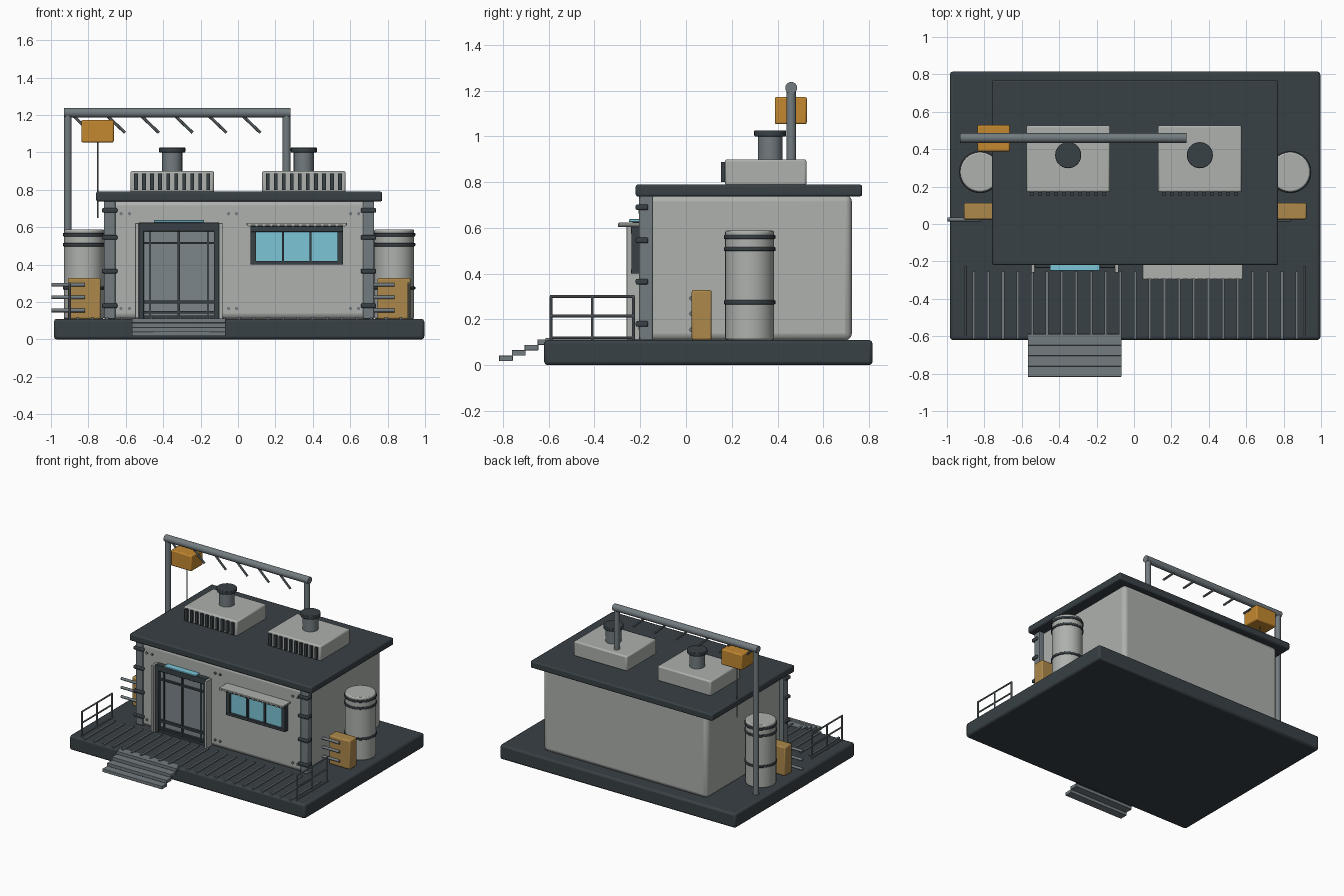
import bpy, math
from mathutils import Vector

if "Cube" in bpy.data.objects:
    bpy.data.objects.remove(bpy.data.objects["Cube"])

CX = 0.006  # symmetry line of the building


def mat(name, rgb):
    m = bpy.data.materials.new(name)
    m.diffuse_color = (*rgb, 1)
    m.use_nodes = True
    m.node_tree.nodes["Principled BSDF"].inputs["Base Color"].default_value = m.diffuse_color
    return m


DARK = mat("dark_metal", (0.04, 0.052, 0.06))
STEEL = mat("steel", (0.17, 0.20, 0.215))
WALL = mat("pale_panel", (0.42, 0.44, 0.42))
ORANGE = mat("orange", (0.55, 0.25, 0.03))
TAN = mat("ochre", (0.42, 0.25, 0.07))
CYAN = mat("cyan_glass", (0.2, 0.56, 0.68))
PANE = mat("door_glass", (0.20, 0.24, 0.26))


def finish(o, name, m, bevel=0, seg=2):
    o.name = name
    o.data.materials.append(m)
    if bevel:
        b = o.modifiers.new("Bevel", 'BEVEL')
        b.width, b.segments, b.limit_method = bevel, seg, 'ANGLE'
    bpy.ops.object.shade_smooth_by_angle(angle=math.radians(40))
    return o


def box(name, x, y, z, m, bevel=0, seg=2):
    """Box from (min, max) pairs."""
    bpy.ops.mesh.primitive_cube_add(size=1, location=[(a + b) / 2 for a, b in (x, y, z)])
    o = bpy.context.object
    o.scale = [b - a for a, b in (x, y, z)]
    bpy.ops.object.transform_apply(location=False, rotation=False, scale=True)
    return finish(o, name, m, bevel, seg)


def rod(name, a, b, r, m, sides=12, bevel=0):
    """Cylinder between two points."""
    a, b = Vector(a), Vector(b)
    bpy.ops.mesh.primitive_cylinder_add(vertices=sides, radius=r, depth=(b - a).length,
                                        location=(a + b) / 2)
    o = bpy.context.object
    o.rotation_euler = (b - a).to_track_quat('Z', 'Y').to_euler()
    return finish(o, name, m, bevel)


# Platform, walls, roof
box("platform", (-0.984, 0.996), (-0.62, 0.815), (0, 0.11), DARK, 0.015)
box("walls", (CX - 0.69, CX + 0.69), (-0.2, 0.725), (0.108, 0.745), WALL, 0.03, 3)
box("roof", (CX - 0.765, CX + 0.765), (-0.22, 0.77), (0.737, 0.79), DARK, 0.01)

# Things found on both sides
for s, side in ((-1, "left"), (1, "right")):
    # Corner columns with clamps
    xc = CX + s * 0.692
    box(f"{side}_corner_column", (xc - 0.03, xc + 0.03), (-0.205, -0.145), (0.11, 0.74), STEEL, 0.005)
    for i, z in enumerate((0.18, 0.365, 0.545, 0.69)):
        box(f"{side}_clamp_{i}", (xc - 0.041, xc + 0.041), (-0.22, -0.165), (z - 0.012, z + 0.012), DARK, 0.006)

    # Storage tanks
    xt, yt = CX + s * 0.829, 0.278
    rod(f"{side}_tank", (xt, yt, 0.11), (xt, yt, 0.588), 0.107, WALL, 32, 0.008)
    for i, z in enumerate((0.275, 0.507, 0.56)):
        rod(f"{side}_tank_band_{i}", (xt, yt, z - 0.009), (xt, yt, z + 0.009), 0.113, DARK, 32, 0.004)

    # Side cabinets with three feed pipes
    xb = CX + s * 0.828
    box(f"{side}_cabinet", (xb - 0.088, xb + 0.088), (0.025, 0.112), (0.11, 0.328), TAN, 0.008)
    for i, z in enumerate((0.155, 0.225, 0.292)):
        rod(f"{side}_cabinet_pipe_{i}", (xb - 0.176, 0.024, z), (xb + 0.004, 0.024, z), 0.01, STEEL)

    # Railings
    xr = CX + s * 0.905
    for i, y in enumerate((-0.59, -0.41, -0.23)):
        rod(f"{side}_rail_post_{i}", (xr, y, 0.11), (xr, y, 0.30), 0.006, STEEL, 8)
    for i, z in enumerate((0.12, 0.215, 0.30)):
        rod(f"{side}_rail_bar_{i}", (xr, -0.595, z), (xr, -0.225, z), 0.006, STEEL, 8)

    # Rooftop units with louvres and chimney
    xu = s * 0.352
    box(f"{side}_roof_unit", (xu - 0.224, xu + 0.224), (0.17, 0.527), (0.785, 0.9), WALL, 0.01)
    for i in range(10):
        x = xu + (i - 4.5) * 0.043
        box(f"{side}_louvre_{i}", (x - 0.01, x + 0.01), (0.153, 0.175), (0.80, 0.888), DARK)
    rod(f"{side}_chimney", (xu, 0.368, 0.89), (xu, 0.368, 1.005), 0.054, STEEL, 24)
    rod(f"{side}_chimney_cap", (xu, 0.368, 1.0), (xu, 0.368, 1.026), 0.07, DARK, 24, 0.004)

# Deck slats
for i in range(23):
    x = CX + (i - 11) * 0.0785
    box(f"deck_slat_{i}", (x - 0.007, x + 0.007), (-0.615, -0.255), (0.105, 0.119), STEEL)

# Front steps
for i in range(4):
    y, z = -0.817 + i * 0.056, 0.018 + i * 0.0235
    box(f"step_{i}", (-0.568, -0.067), (y, y + 0.06), (z, z + 0.024), STEEL, 0.002)

# Double door: glass, frame, bars, pale jambs, lamp
DX = -0.316
box("door_glass", (DX - 0.21, DX + 0.21), (-0.213, -0.19), (0.11, 0.61), PANE)
box("door_frame_head", (DX - 0.215, DX + 0.215), (-0.235, -0.19), (0.578, 0.625), DARK, 0.003)
for i, s in enumerate((-1, 1)):
    a, b = sorted((DX + s * 0.187, DX + s * 0.215))
    box(f"door_frame_side_{i}", (a, b), (-0.235, -0.19), (0.11, 0.6), DARK, 0.003)
    xj = DX + s * 0.224
    box(f"door_jamb_{i}", (xj - 0.01, xj + 0.01), (-0.26, -0.19), (0.11, 0.622), WALL, 0.003)
    xs = DX + s * 0.155
    box(f"door_stile_{i}", (xs - 0.005, xs + 0.005), (-0.22, -0.2), (0.11, 0.58), DARK)
box("door_meeting_stile", (DX - 0.007, DX + 0.007), (-0.225, -0.2), (0.11, 0.58), DARK)
for i, (z, h) in enumerate(((0.12, 0.008), (0.145, 0.006), (0.2, 0.009), (0.515, 0.006))):
    box(f"door_bar_{i}", (DX - 0.187, DX + 0.187), (-0.228, -0.2), (z - h, z + h), DARK)
box("door_lamp", (DX - 0.134, DX + 0.134), (-0.25, -0.2), (0.626, 0.638), CYAN, 0.003)

# Window: frame, panes, mullions, awning
WX = 0.314
box("window_glass", (WX - 0.23, WX + 0.23), (-0.222, -0.19), (0.41, 0.59), CYAN)
for i, (z0, z1) in enumerate(((0.4, 0.42), (0.574, 0.606))):
    box(f"window_rail_{i}", (WX - 0.248, WX + 0.248), (-0.24, -0.19), (z0, z1), DARK, 0.003)
for i, (x, w) in enumerate(((-0.233, 0.015), (-0.073, 0.005), (0.073, 0.005), (0.233, 0.015))):
    box(f"window_stile_{i}", (WX + x - w, WX + x + w), (-0.238, -0.19), (0.405, 0.6), DARK)
box("awning", (WX - 0.268, WX + 0.268), (-0.295, -0.19), (0.61, 0.623), WALL, 0.003)
for i in range(14):
    x = WX + (i - 6.5) * 0.039
    rod(f"awning_rib_{i}", (x, -0.297, 0.611), (x, -0.2, 0.611), 0.008, WALL, 8)

# Wall bolts
for i, x in enumerate((-0.625, -0.58, -0.05, -0.008, 0.602, 0.645)):
    for j, z in enumerate((0.165, 0.672)):
        rod(f"bolt_{i}_{j}", (x, -0.19, z), (x, -0.208, z), 0.009, STEEL, 10)

# Overhead gantry with braces, hoist and cable
GY = 0.46
rod("gantry_left_post", (-0.91, GY, 0.11), (-0.91, GY, 1.21), 0.021, STEEL, 16)
rod("gantry_right_post", (0.26, GY, 0.79), (0.26, GY, 1.21), 0.021, STEEL, 16)
rod("gantry_beam", (-0.93, GY, 1.212), (0.282, GY, 1.212), 0.026, STEEL, 16)
for i in range(6):
    x = -0.885 + i * 0.181
    rod(f"gantry_brace_{i}", (x, GY, 1.2), (x + 0.1, GY, 1.105), 0.008, STEEL, 8)
box("hoist", (-0.838, -0.664), (0.388, 0.528), (1.053, 1.172), ORANGE, 0.008)
rod("hoist_cable", (-0.751, GY, 0.65), (-0.751, GY, 1.06), 0.004, STEEL, 8)
